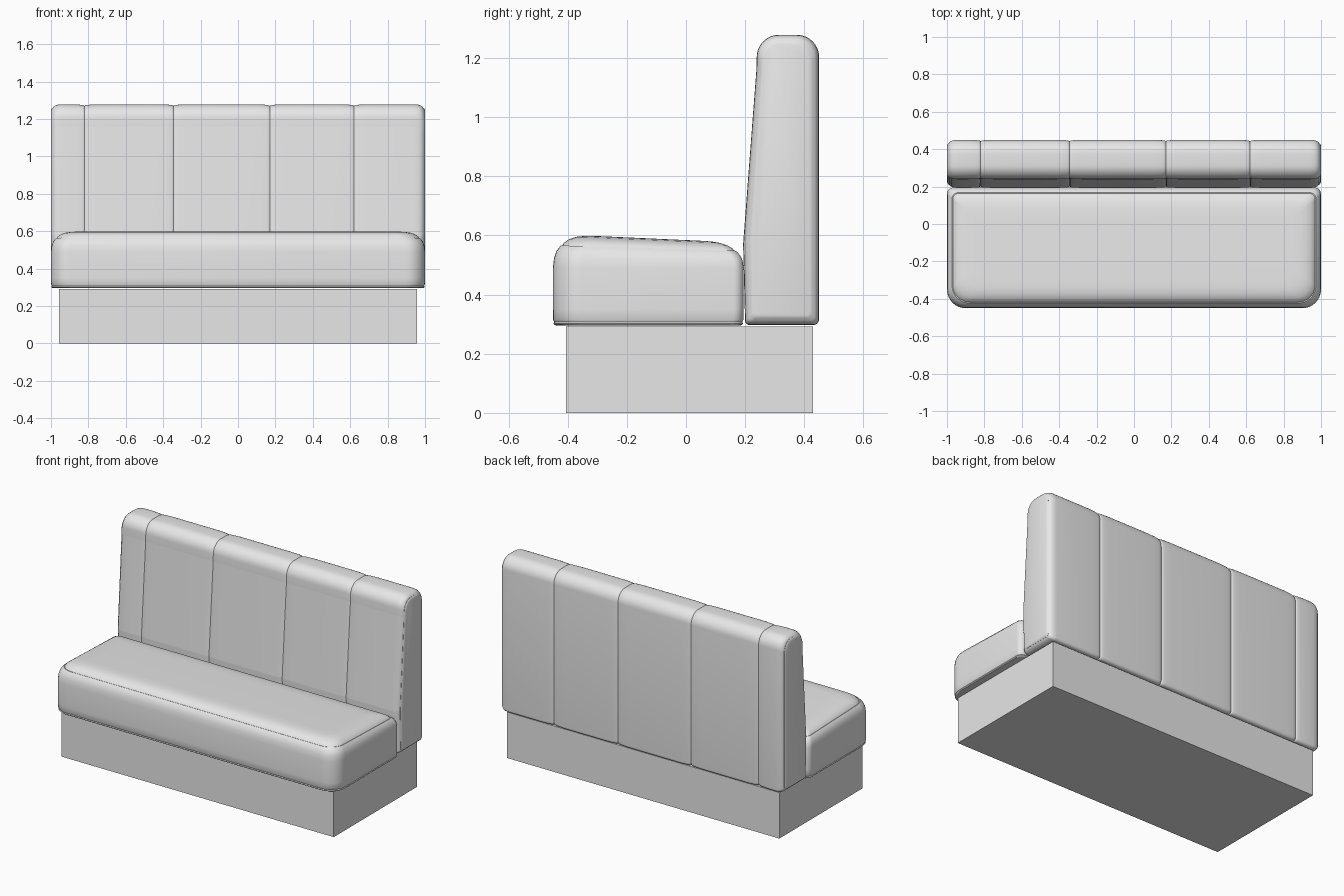
import bpy, bmesh, math
from mathutils import Vector

cube = bpy.data.objects.get("Cube")
if cube:
    bpy.data.objects.remove(cube, do_unlink=True)

grey = bpy.data.materials.new("plain grey")
grey.use_nodes = True
grey.diffuse_color = (0.8, 0.8, 0.8, 1)
grey.node_tree.nodes["Principled BSDF"].inputs["Base Color"].default_value = (0.8, 0.8, 0.8, 1)


def rounded(corners, steps=8):
    """Closed outline from (u, v, radius) corners, each corner turned into an arc."""
    pts = []
    for i, (u, v, r) in enumerate(corners):
        p = Vector((u, v))
        a = (Vector(corners[i - 1][:2]) - p).normalized()
        b = (Vector(corners[(i + 1) % len(corners)][:2]) - p).normalized()
        half = a.angle(b) / 2
        centre = p + (a + b).normalized() * r / math.sin(half)
        start = p + a * r / math.tan(half) - centre
        end = p + b * r / math.tan(half) - centre
        sweep = start.angle_signed(end)
        for k in range(steps + 1):
            t = -sweep * k / steps
            c, s = math.cos(t), math.sin(t)
            pts.append(centre + Vector((start.x * c - start.y * s, start.x * s + start.y * c)))
    return pts


def inset(outline, d):
    """Shrink an outline by d on every side, about its middle."""
    us, vs = [p.x for p in outline], [p.y for p in outline]
    mid = Vector(((min(us) + max(us)) / 2, (min(vs) + max(vs)) / 2))
    su = 1 - 2 * d / (max(us) - min(us))
    sv = 1 - 2 * d / (max(vs) - min(vs))
    return [Vector((mid.x + (p.x - mid.x) * su, mid.y + (p.y - mid.y) * sv)) for p in outline]


def loft(name, rings):
    """Skin a row of equal rings and close both ends."""
    bm = bmesh.new()
    loops = [[bm.verts.new(p) for p in ring] for ring in rings]
    n = len(loops[0])
    for a, b in zip(loops, loops[1:]):
        for i in range(n):
            j = (i + 1) % n
            bm.faces.new((a[i], a[j], b[j], b[i]))
    bm.faces.new(loops[0])
    bm.faces.new(loops[-1])
    bmesh.ops.recalc_face_normals(bm, faces=bm.faces)
    mesh = bpy.data.meshes.new(name)
    bm.to_mesh(mesh)
    bm.free()
    mesh.materials.append(grey)
    obj = bpy.data.objects.new(name, mesh)
    bpy.context.collection.objects.link(obj)
    bpy.ops.object.select_all(action="DESELECT")
    obj.select_set(True)
    bpy.context.view_layer.objects.active = obj
    bpy.ops.object.shade_smooth_by_angle(angle=math.radians(35))
    return obj


# Plinth
bpy.ops.mesh.primitive_cube_add(size=1, location=(0, 0.012, 0.146))
plinth = bpy.context.object
plinth.name = "plinth"
plinth.scale = (1.915, 0.836, 0.292)
bpy.ops.object.transform_apply(location=True, rotation=False, scale=True)
plinth.data.materials.append(grey)

# Seat cushion: rounded plan lofted upwards, crowned top sloping to the back
plan = rounded([(-1, -0.45, 0.1), (1, -0.45, 0.1), (1, 0.195, 0.035), (-1, 0.195, 0.035)])
levels = [(0.295, 0.014), (0.297, 0.006), (0.302, 0.002), (0.307, 0.005), (0.315, 0.001),
          (0.35, 0), (0.49, 0), (0.52, 0.004), (0.54, 0.012), (0.552, 0.022),
          (0.557, 0.027), (0.556, 0.031), (0.565, 0.037), (0.577, 0.055),
          (0.585, 0.08), (0.589, 0.11), (0.59, 0.15)]
seat_rings = []
for z, d in levels:
    slope = 0.045 * max(0, (z - 0.49) / 0.1)
    seat_rings.append([(p.x, p.y, z - slope * (p.y + 0.13)) for p in inset(plan, d)])
loft("seat_cushion", seat_rings)

# Backrest: side profile lofted along x, with grooves at the seams
profile = rounded([(0.2, 0.297, 0.015), (0.193, 0.57, 0.05), (0.238, 1.16, 0.02),
                   (0.241, 1.278, 0.075), (0.45, 1.278, 0.075), (0.45, 0.297, 0.02)])
end = [(0, 0.032), (0.003, 0.024), (0.007, 0.019), (0.009, 0.02), (0.013, 0.013),
       (0.022, 0.007), (0.035, 0.002), (0.055, 0)]
groove = [(0.07, 0), (0.03, 0.0015), (0.012, 0.003), (0.004, 0.005), (0, 0.008)]
stations = [(-1 + x, d) for x, d in end] + [(1 - x, d) for x, d in end]
for seam in (-0.82, -0.345, 0.17, 0.62):
    stations += [(seam - x, d) for x, d in groove]
    stations += [(seam + x, d) for x, d in groove[:-1]]
loft("backrest", [[(x, p.x, p.y) for p in inset(profile, d)] for x, d in sorted(stations)])
